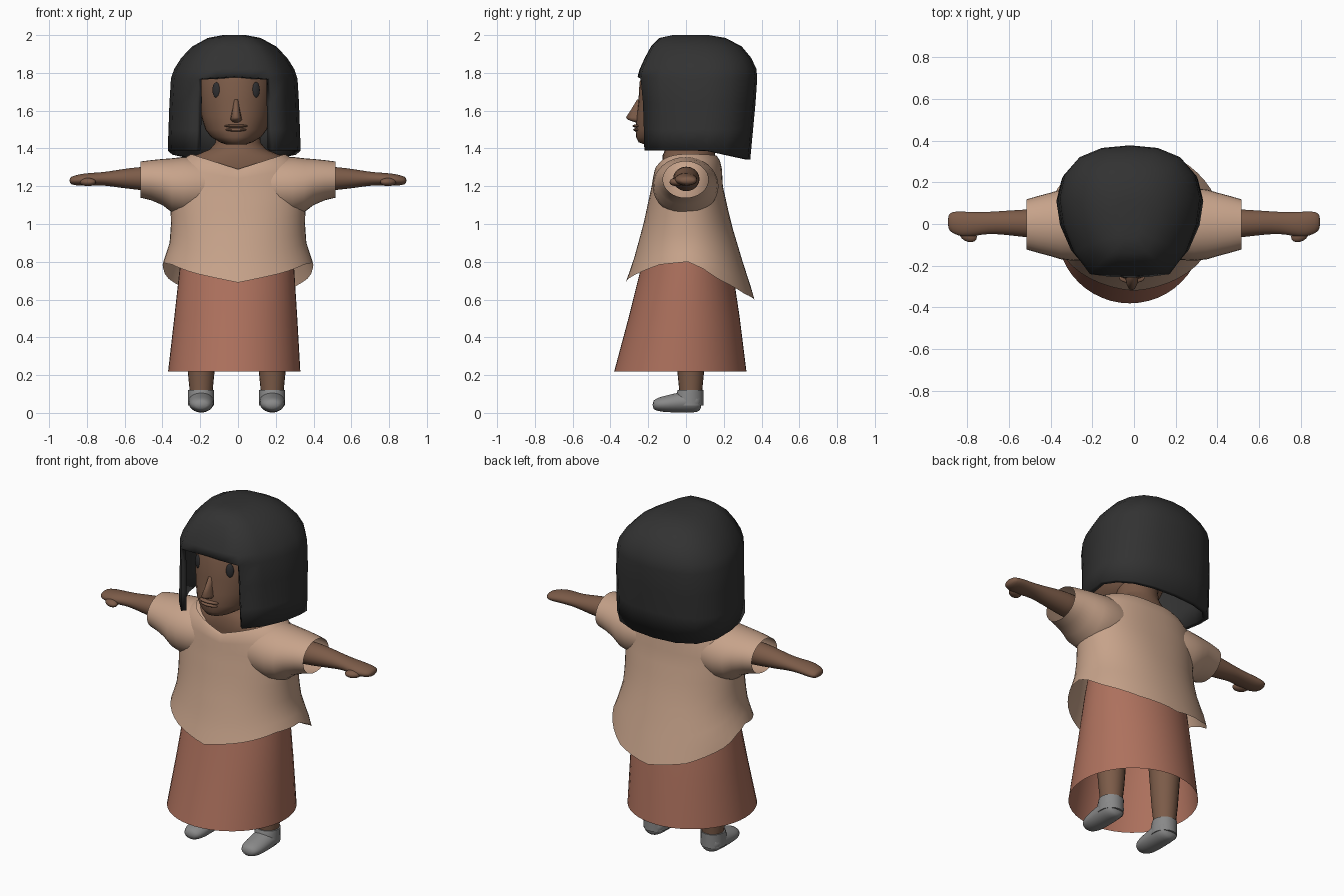
import bpy, bmesh, math
from mathutils import Vector

if "Cube" in bpy.data.objects:
    bpy.data.objects.remove(bpy.data.objects["Cube"])


def material(name, r, g, b):
    m = bpy.data.materials.new(name)
    m.diffuse_color = (r, g, b, 1)
    m.use_nodes = True
    m.node_tree.nodes["Principled BSDF"].inputs["Base Color"].default_value = m.diffuse_color
    return m


SKIN = material("brown skin", .20, .105, .065)
HAIR = material("black hair", .032, .032, .032)
SHIRT = material("beige cloth", .57, .365, .255)
SKIRT = material("rust cloth", .42, .165, .11)
SHOE = material("grey shoe", .25, .25, .25)
EYE = material("dark eye", .028, .028, .03)


def loft(name, rings, mat, caps=True, keep=None, recalc=True, subsurf=0, angle=50):
    """Skin a list of equal closed rings; keep(i, j) may leave faces open."""
    bm = bmesh.new()
    rows = [[bm.verts.new(p) for p in ring] for ring in rings]
    n = len(rows[0])
    for i in range(len(rows) - 1):
        for j in range(n):
            if keep is None or keep(i, j):
                k = (j + 1) % n
                bm.faces.new((rows[i][j], rows[i][k], rows[i + 1][k], rows[i + 1][j]))
    if caps in (True, "top"):
        bm.faces.new(rows[-1])
    if caps is True:
        bm.faces.new(rows[0][::-1])
    bmesh.ops.delete(bm, geom=[v for v in bm.verts if not v.link_faces], context="VERTS")
    if recalc:
        bmesh.ops.recalc_face_normals(bm, faces=bm.faces)
    me = bpy.data.meshes.new(name)
    bm.to_mesh(me)
    bm.free()
    return finish(bpy.data.objects.new(name, me), mat, subsurf, angle, True)


def finish(ob, mat, subsurf=0, angle=50, link=False):
    if link:
        bpy.context.collection.objects.link(ob)
    ob.data.materials.append(mat)
    bpy.ops.object.select_all(action="DESELECT")
    ob.select_set(True)
    bpy.context.view_layer.objects.active = ob
    bpy.ops.object.shade_smooth_by_angle(angle=math.radians(angle))
    if subsurf:
        mod = ob.modifiers.new("smooth", "SUBSURF")
        mod.levels = mod.render_levels = subsurf
    return ob


def angles(n):
    return [2 * math.pi * j / n for j in range(n)]


def power(v, e):
    return math.copysign(abs(v) ** e, v)


def flat(z, cx, rx, yf, yb, n=32, e=1.0):
    """Horizontal ring starting at the front, spanning yf to yb."""
    return [(cx + rx * power(math.sin(a), e),
             (yf + yb) / 2 - (yb - yf) / 2 * power(math.cos(a), e), z) for a in angles(n)]


def cross_x(x, yc, zc, ry, rz, n=20):
    return [(x, yc + ry * math.cos(a), zc + rz * math.sin(a)) for a in angles(n)]


def cross_y(y, xc, zc, rx, rz, n=16):
    return [(xc + rx * math.cos(a), y, zc + rz * math.sin(a)) for a in angles(n)]


def ball(name, loc, scale, mat, rot_z=0):
    bpy.ops.mesh.primitive_uv_sphere_add(segments=16, ring_count=10, radius=1,
                                         location=loc, rotation=(0, 0, rot_z))
    ob = bpy.context.object
    ob.name, ob.scale = name, scale
    return finish(ob, mat)


def interp(table, t):
    for (a, u), (b, v) in zip(table, table[1:]):
        if t <= b:
            return u + (v - u) * max(0, (t - a) / (b - a))
    return table[-1][1]


# skirt: open flared cone
loft("skirt", [flat(.22, -.02, .35, -.38, .32, 48), flat(.50, -.012, .326, -.305, .285, 48),
               flat(.80, -.005, .30, -.23, .24, 48), flat(1.0, 0, .27, -.18, .2, 48)],
     SKIRT, caps=False)

# shirt body: hem dips at the front and further at the back, neckline is a V
HEM = [(0, .69), (30, .735), (60, .785), (90, .80), (105, .765), (120, .71), (150, .63), (180, .59)]
WIDTH = [(.6, .44), (.74, .42), (.8, .395), (.9, .362), (1.0, .355), (1.2, .36)]
FRONT = [(.69, -.32), (.8, -.28), (1.0, -.225), (1.2, -.182)]
BACK = [(.6, .365), (.8, .30), (1.0, .24), (1.2, .195)]


def shirt_ring(f):
    ring = []
    for a in angles(48):
        deg = math.degrees(a)
        z = 1.2 + (interp(HEM, min(deg, 360 - deg)) - 1.2) * f
        yf, yb = interp(FRONT, z), interp(BACK, z)
        e = .88 + .12 * f
        ring.append((interp(WIDTH, z) * power(math.sin(a), e),
                     (yf + yb) / 2 - (yb - yf) / 2 * power(math.cos(a), e), z))
    return ring


def neck_ring(z, dip, rx, yf, yb):
    return [(x, y, z - dip * (1 - abs(x) / rx) * (1 if y < 0 else .15))
            for x, y, _ in flat(0, 0, rx, yf, yb, 48, .9)]


loft("shirt_body", [shirt_ring(f / 8) for f in range(8, -1, -1)]
     + [neck_ring(1.30, .06, .34, -.175, .19), neck_ring(1.345, .065, .29, -.166, .18),
        neck_ring(1.37, .08, .25, -.152, .165)], SHIRT, caps=False, angle=80)

# neck and upper chest
loft("neck", [flat(1.2, 0, .25, -.12, .15), flat(1.3, 0, .25, -.125, .15),
              flat(1.36, 0, .235, -.125, .155), flat(1.395, 0, .15, -.11, .15),
              flat(1.43, 0, .12, -.09, .14), flat(1.55, 0, .11, -.08, .13)], SKIN, angle=80)

for side, s in (("left", -1), ("right", 1)):
    # sleeve widening into the armpit
    loft(side + "_sleeve", [cross_x(s * x, -.002, z, ry, rz, 32) for x, z, ry, rz in (
        (.14, 1.2, .155, .145), (.22, 1.2, .170, .152), (.29, 1.2, .174, .155), (.35, 1.205, .167, .143),
        (.40, 1.222, .152, .122), (.46, 1.232, .136, .106), (.515, 1.235, .12, .096))],
         SHIRT, caps=False, angle=80)
    # arm with mitten hand
    loft(side + "_arm", [cross_x(s * x, y, z, ry, rz) for x, y, z, ry, rz in (
        (.38, 0, 1.235, .08, .075), (.52, .003, 1.242, .067, .062), (.62, .006, 1.24, .058, .050),
        (.70, .006, 1.24, .052, .036), (.76, .0, 1.238, .058, .034), (.82, -.002, 1.235, .062, .033),
        (.87, .008, 1.23, .054, .026), (.893, .01, 1.23, .034, .015))], SKIN, subsurf=1, angle=80)
    ball(side + "_thumb", (s * .795, -.052, 1.222), (.045, .032, .022), SKIN, s * .5)
    # leg and shoe
    x = s * .188 - .007
    loft(side + "_leg", [flat(z, x, r, .025 - r, .025 + r, 20) for z, r in (
        (.06, .058), (.13, .062), (.22, .071), (.5, .09), (.85, .11))], SKIN, angle=80)
    loft(side + "_shoe", [cross_y(y, x, z, rx, rz) for y, z, rx, rz in (
        (-.178, .042, .032, .022), (-.15, .045, .058, .037), (-.10, .048, .067, .046),
        (-.04, .055, .068, .054), (.02, .060, .070, .060), (.06, .062, .064, .060),
        (.083, .062, .042, .045))], SHOE, subsurf=1, angle=80)
    loft(side + "_shoe_collar", [flat(z, x, .069, yf, .092, 20) for z, yf in (
        (.04, -.06), (.09, -.055), (.122, -.043))], SHOE)
    # eye
    ball(side + "_eye", (-.01 + s * .105, -.212, 1.71), (.022, .012, .041), EYE, s * .4)

# head
loft("head", [flat(z, -.01, rx, yf, yb) for z, rx, yf, yb in (
    (1.42, .05, -.215, -.02), (1.432, .085, -.25, .02), (1.46, .132, -.264, .08),
    (1.50, .163, -.267, .14), (1.57, .184, -.262, .18), (1.65, .196, -.252, .20),
    (1.75, .2, -.246, .22), (1.85, .175, -.21, .22), (1.93, .10, -.12, .15))], SKIN, angle=80)

# nose and lips
loft("nose", [flat(z, -.01, r, yf, -.21, 12) for z, r, yf in (
    (1.538, .020, -.268), (1.552, .031, -.308), (1.565, .028, -.318), (1.61, .019, -.288),
    (1.66, .012, -.258))], SKIN, angle=80)
ball("upper_lip", (-.01, -.258, 1.519), (.062, .026, .009), SKIN)
ball("lower_lip", (-.01, -.256, 1.499), (.055, .024, .010), SKIN)

# bobbed hair: shell with a face opening under the fringe
PLAN = [(0, -1), (.28, -.99), (.57, -.95), (.80, -.62), (.95, -.2), (1, .2),
        (.93, .55), (.72, .82), (.40, .96), (0, 1)]
PLAN += [(-x, t) for x, t in PLAN[-2:0:-1]]
LEVELS = [(1.39, .352, -.235, .34), (1.5, .348, -.238, .355), (1.64, .343, -.243, .368),
          (1.77, .335, -.256, .377), (1.82, .318, -.245, .373), (1.88, .28, -.218, .345),
          (1.94, .222, -.185, .295), (1.985, .14, -.14, .21), (2.0, .06, -.07, .12)]
hair_rings = []
for i, (z, w, yf, yb) in enumerate(LEVELS):
    ring = []
    for px, t in PLAN:
        y = yf + (yb - yf) * (t + 1) / 2
        drop = -.05 * max(0, min(1, (y - .1) / .24)) if i == 0 else 0
        lift = .012 * (1 - abs(px) / .57) if i == 3 and t < -.9 else 0
        ring.append((-.02 + w * px, y, z + drop + lift))
    hair_rings.append(ring)
count = len(PLAN)
hair = loft("hair", hair_rings, HAIR, caps="top", recalc=False, angle=45,
            keep=lambda i, j: not (i < 3 and (j < 2 or j >= count - 2)))
thick = hair.modifiers.new("thickness", "SOLIDIFY")
thick.thickness, thick.offset = .03, -1
